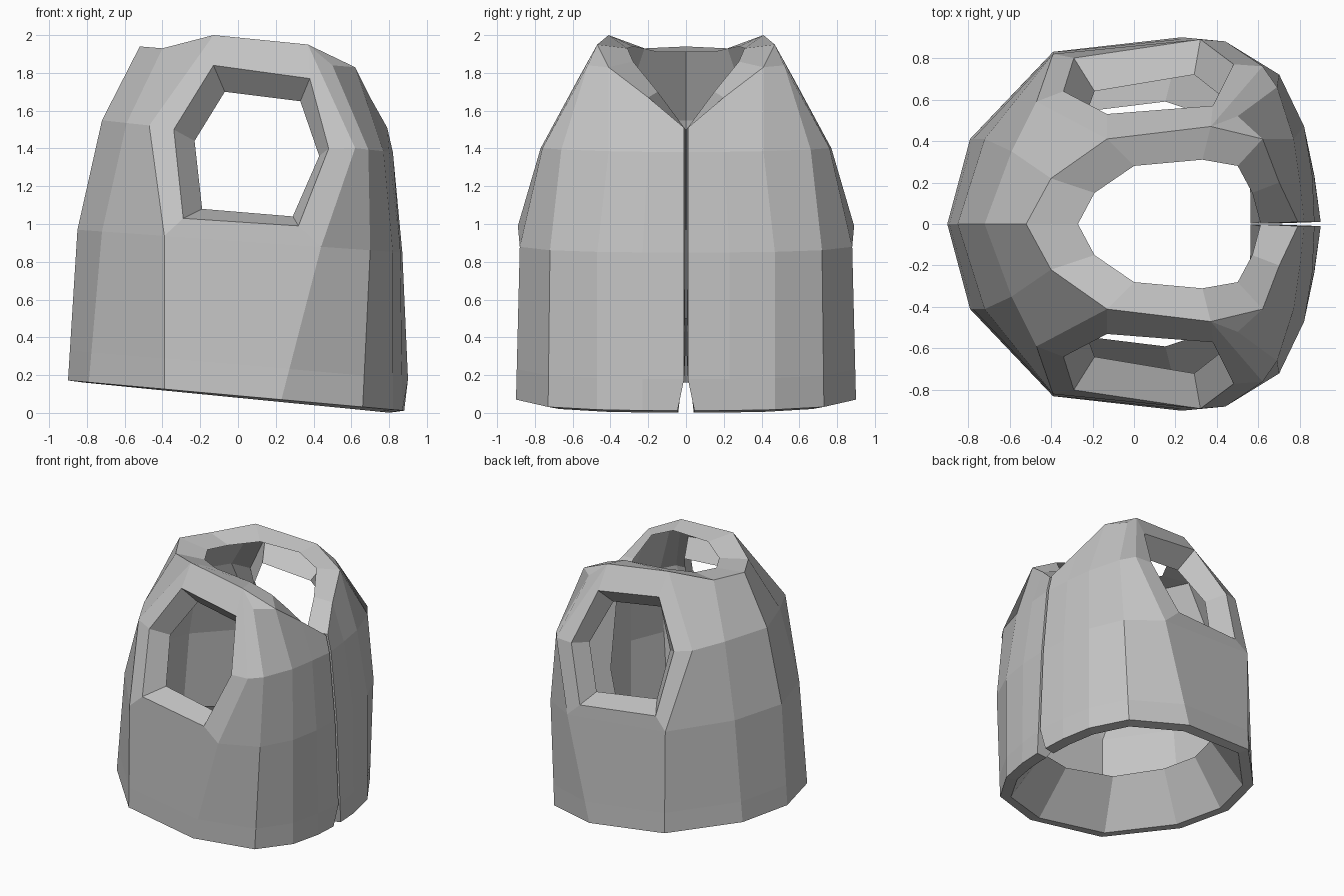
import bpy
import bmesh
from mathutils import Vector

default_cube = bpy.data.objects.get("Cube")
if default_cube:
    bpy.data.objects.remove(default_cube, do_unlink=True)

# Plain grey cloth
cloth = bpy.data.materials.new("grey_cloth")
cloth.use_nodes = True
GREY = (0.55, 0.55, 0.55, 1)
cloth.diffuse_color = GREY
cloth.node_tree.nodes["Principled BSDF"].inputs["Base Color"].default_value = GREY

# Columns run from the middle of the closed side round to the open slit.
# The arm hole sits between ARM and ARM + 1.
ARM, SIDE, SLIT = 2, 4, 7
GAP = 0.01          # half width of the slit outside
INNER_GAP = 0.002   # the slit narrows towards the inside


def tilted_ring(points, height, slope):
    """Place plan points on a plane that drops towards the slit."""
    return [Vector((x, y, height - slope * x)) for x, y in points]


def shrink(ring, depth, rise):
    """Move a ring towards the vertical axis by a fixed depth, and up."""
    result = []
    for p in ring:
        factor = 1 - depth / p.xy.length
        result.append(Vector((p.x * factor, p.y * factor, p.z + rise)))
    return result


def vectors(points):
    return [Vector(p) for p in points]


# Rings of one half, from the hem up
hem = tilted_ring([(-.9, 0), (-.79, .41), (-.39, .83), (.23, .9),
                   (.66, .73), (.82, .47), (.87, .23), (.88, .045)], .091, .09)
waist = tilted_ring([(-.85, 0), (-.72, .41), (-.39, .82), (.44, .88),
                     (.7, .72), (.82, .47), (.86, .23), (.87, GAP)], .91, .07)
chest = tilted_ring([(-.72, 0), (-.59, .35), (-.47, .59), (.62, .76),
                     (.69, .66), (.77, .41), (.8, .2), (.82, GAP)], 1.47, .11)
collar = vectors([(-.52, 0, 1.94), (-.4, .22, 1.93), (-.13, .41, 2), (.37, .47, 1.95),
                  (.5, .52, 1.84), (.62, .41, 1.83), (.7, .2, 1.67), (.79, GAP, 1.51)])
hip = [a.lerp(b, .2) for a, b in zip(hem, waist)]
hip[SLIT].x, hip[SLIT].y = .9, GAP
rings = [hem, hip, waist, chest, collar]

# Arm hole corners: lower pair, slit side, upper pair, closed side
hole = vectors([(-.29, .8, 1.03), (.32, .89, .99), (.48, .77, 1.4),
                (.38, .57, 1.77), (-.13, .53, 1.84), (-.34, .64, 1.5)])

# Inner borders of the turned-in edges
hole_fold = vectors([(-.19, .64, 1.08), (.29, .72, 1.04), (.43, .61, 1.36),
                     (.33, .45, 1.65), (-.07, .41, 1.7), (-.23, .53, 1.44)])
collar_fold = vectors([(-.27, 0, 1.91), (-.19, .15, 1.91), (0, .28, 1.94), (.33, .31, 1.93),
                       (.5, .28, 1.86), (.57, .15, 1.7), (.61, INNER_GAP, 1.5)])
hem_fold = shrink(hem, .08, -.011)
hem_lip = shrink(hem, .32, .33)
hem_lip[SLIT].y = INNER_GAP

bm = bmesh.new()


def add_row(points):
    return [bm.verts.new(p) for p in points]


def bridge(first, second, closed=False):
    """Join two matching rows of vertices with faces."""
    count = len(first)
    for i in range(count if closed else count - 1):
        j = (i + 1) % count
        bm.faces.new((first[i], first[j], second[j], second[i]))


# Outer cloth, leaving out the arm hole bay
grid = [add_row(ring) for ring in rings]
for row in range(len(grid) - 1):
    low, high = grid[row], grid[row + 1]
    if row < 2:
        bridge(low, high)
    else:
        bridge(low[:ARM + 1], high[:ARM + 1])
        bridge(low[ARM + 1:], high[ARM + 1:])
top = grid[-1]
bm.faces.new((top[SIDE - 1], top[SIDE], top[SIDE + 1]))

# Frame around the arm hole, and its turned-in edge
low, mid = grid[2], grid[3]
frame = [low[ARM], low[ARM + 1], mid[ARM + 1], top[ARM + 1], top[ARM], mid[ARM]]
hole_row = add_row(hole)
bridge(frame, hole_row, closed=True)
bridge(hole_row, add_row(hole_fold), closed=True)

# Turned-in neckline
neck_row = add_row(collar_fold)
bridge([v for col, v in enumerate(top) if col != SIDE], neck_row)

# Turned-in hem: a narrow rim, then a sloping lip
rim_row, lip_row = add_row(hem_fold), add_row(hem_lip)
bridge(grid[0], rim_row)
bridge(rim_row, lip_row)

# Turned-in slit
slit_inner = [bm.verts.new((ring[SLIT].x - .2, INNER_GAP, ring[SLIT].z))
              for ring in (waist, chest)]
bridge([row[SLIT] for row in grid],
       [rim_row[SLIT], lip_row[SLIT]] + slit_inner + [neck_row[-1]])

# Mirror the half across the slit plane and weld the closed side
copy = bmesh.ops.duplicate(bm, geom=bm.verts[:] + bm.edges[:] + bm.faces[:])["geom"]
for item in copy:
    if isinstance(item, bmesh.types.BMVert):
        item.co.y = -item.co.y
bmesh.ops.remove_doubles(bm, verts=bm.verts[:], dist=.001)
bmesh.ops.recalc_face_normals(bm, faces=bm.faces[:])

mesh = bpy.data.meshes.new("vest")
bm.to_mesh(mesh)
bm.free()
mesh.materials.append(cloth)
vest = bpy.data.objects.new("vest", mesh)
bpy.context.collection.objects.link(vest)
